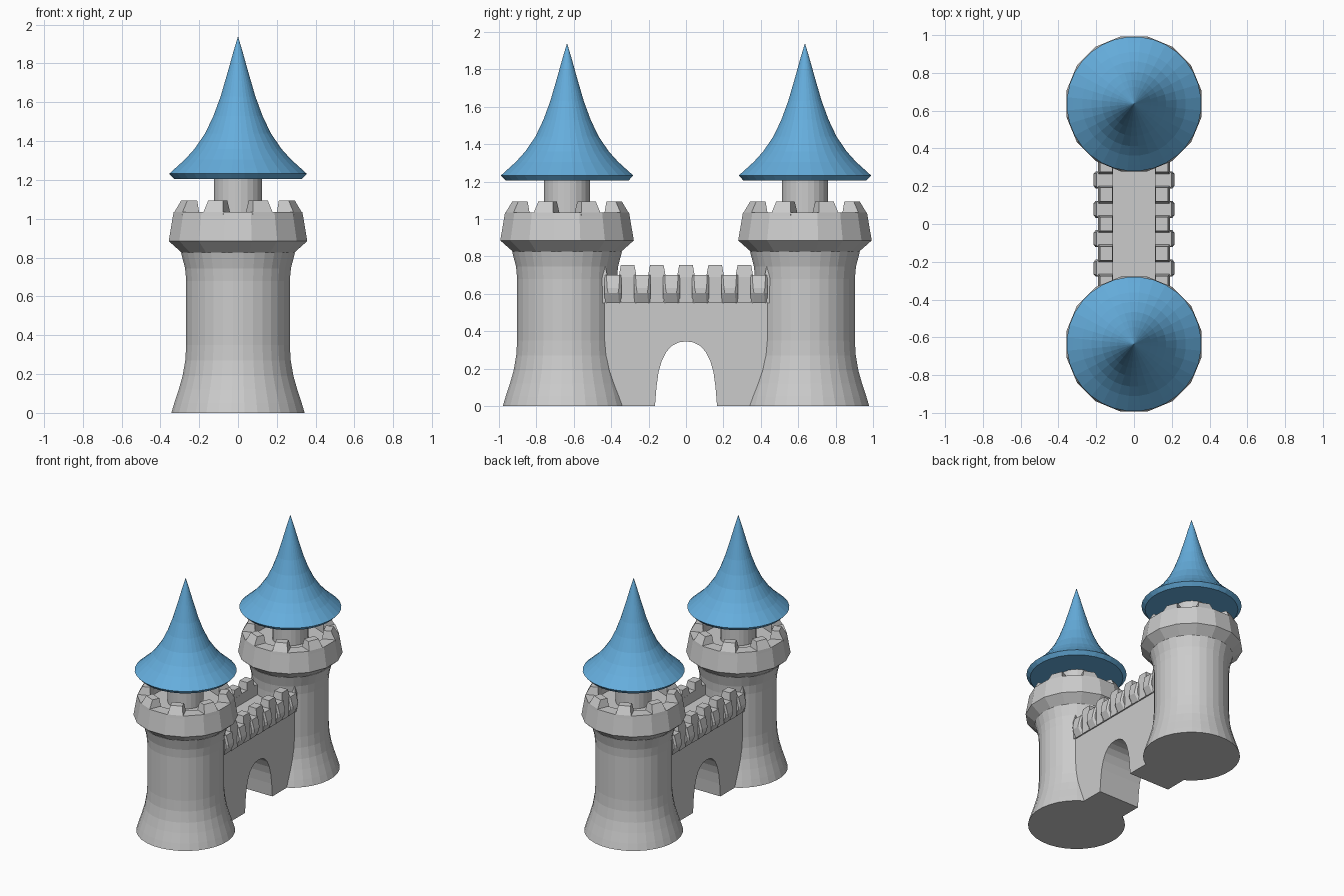
import bpy, bmesh
from math import sin, cos, pi
from mathutils import Matrix

if "Cube" in bpy.data.objects:
    bpy.data.objects.remove(bpy.data.objects["Cube"])

blue = bpy.data.materials.new("roof_blue")
blue.diffuse_color = (0.13, 0.42, 0.72, 1)
blue.use_nodes = True
blue.node_tree.nodes["Principled BSDF"].inputs["Base Color"].default_value = blue.diffuse_color


def finish(bm, name, mat=None):
    bmesh.ops.remove_doubles(bm, verts=bm.verts, dist=1e-5)
    bmesh.ops.recalc_face_normals(bm, faces=bm.faces)
    me = bpy.data.meshes.new(name)
    bm.to_mesh(me)
    bm.free()
    ob = bpy.data.objects.new(name, me)
    bpy.context.collection.objects.link(ob)
    if mat:
        me.materials.append(mat)
    return ob


def loft(bm, rings, matrix=Matrix()):
    """Skin a stack of equal-length point rings and cap both ends."""
    vs = [[bm.verts.new(matrix @ Matrix.Translation(p).translation) for p in r] for r in rings]
    n = len(vs[0])
    for a, b in zip(vs, vs[1:]):
        for i in range(n):
            j = (i + 1) % n
            bm.faces.new((a[i], a[j], b[j], b[i]))
    bm.faces.new(vs[0][::-1])
    bm.faces.new(vs[-1])


def lathe(name, profile, sides, y, mat=None):
    bm = bmesh.new()
    rings = [[(r * cos((i + .5) * 2 * pi / sides), y + r * sin((i + .5) * 2 * pi / sides), z)
              for i in range(sides)] for r, z in profile]
    loft(bm, rings)
    return finish(bm, name, mat)


def rect(x0, x1, w, z):
    return [(x0, -w, z), (x1, -w, z), (x1, w, z), (x0, w, z)]


def shield(x0, x1, x2, w):
    """Protruding stone with sloped underside and chamfered front."""
    def ring(xf, z, k):
        return [(x0, -w, z), (xf - .012, -w, z), (xf, -w * k, z),
                (xf, w * k, z), (xf - .012, w, z), (x0, w, z)]
    return [ring(x0 + .075, .55, .7), ring(x1, .605, .6), ring(x1, .63, .7), ring(x2, .70, .8)]


shaft = [(.345, 0), (.33, .05), (.307, .12), (.287, .19), (.273, .27), (.268, .35),
         (.268, .68), (.274, .745), (.295, .825)]
crown = [(.27, .80), (.295, .825), (.364, .885), (.338, 1.035), (.25, 1.035), (.25, .99), (.10, .99)]
roof = [(.11, 1.205), (.33, 1.205), (.356, 1.232), (.325, 1.26), (.275, 1.305), (.225, 1.36),
        (.17, 1.44), (.127, 1.53), (.09, 1.63), (.052, 1.76), (.024, 1.86), (.0, 1.94)]

for side, y in (("front", -.636), ("back", .636)):
    # round tower with flared foot, crown ring, neck and pointed roof
    lathe(side + "_tower_shaft", shaft, 32, y)
    lathe(side + "_tower_crown", crown, 16, y)
    lathe(side + "_roof_neck", [(.125, .98), (.125, 1.22)], 24, y)
    lathe(side + "_roof", roof, 32, y, blue)
    # tapered battlements around the crown
    bm = bmesh.new()
    for k in range(8):
        m = Matrix.Translation((0, y, 0)) @ Matrix.Rotation((k + .5) * pi / 4, 4, 'Z')
        loft(bm, [rect(.24, .352, .066, .90), rect(.24, .332, .055, 1.035),
                  rect(.245, .300, .042, 1.093)], m)
    finish(bm, side + "_tower_battlements")

# gate wall with arched passage
arch = [(.166, 0), (.158, .10), (.147, .18), (.130, .24), (.105, .29), (.075, .322), (.04, .34)]
outline = arch + [(0, .345)] + [(-y, z) for y, z in arch[::-1]]
outline += [(-.55, 0), (-.55, .62), (.55, .62), (.55, 0)]
bm = bmesh.new()
loft(bm, [[(x, y, z) for y, z in outline] for x in (-.176, .176)])
finish(bm, "gate_wall")

# parapets along both wall edges, with stones between the battlements
for side, turn in (("right", 0), ("left", pi)):
    bm = bmesh.new()
    spin = Matrix.Rotation(turn, 4, 'Z')
    loft(bm, [[(x, y, z) for x, y in ((.11, -.5), (.18, -.5), (.18, .5), (.11, .5))]
              for z in (.55, .695)], spin)
    for i in range(-3, 4):
        m = spin @ Matrix.Translation((0, i * .156, 0))
        loft(bm, [rect(.11, .187, .036, .55), rect(.11, .190, .048, .69),
                  rect(.115, .180, .036, .755)], m)
    for i in range(6):
        m = spin @ Matrix.Translation((0, (i - 2.5) * .156, 0))
        loft(bm, shield(.11, .215, .198, .045), m)
    finish(bm, side + "_parapet")
